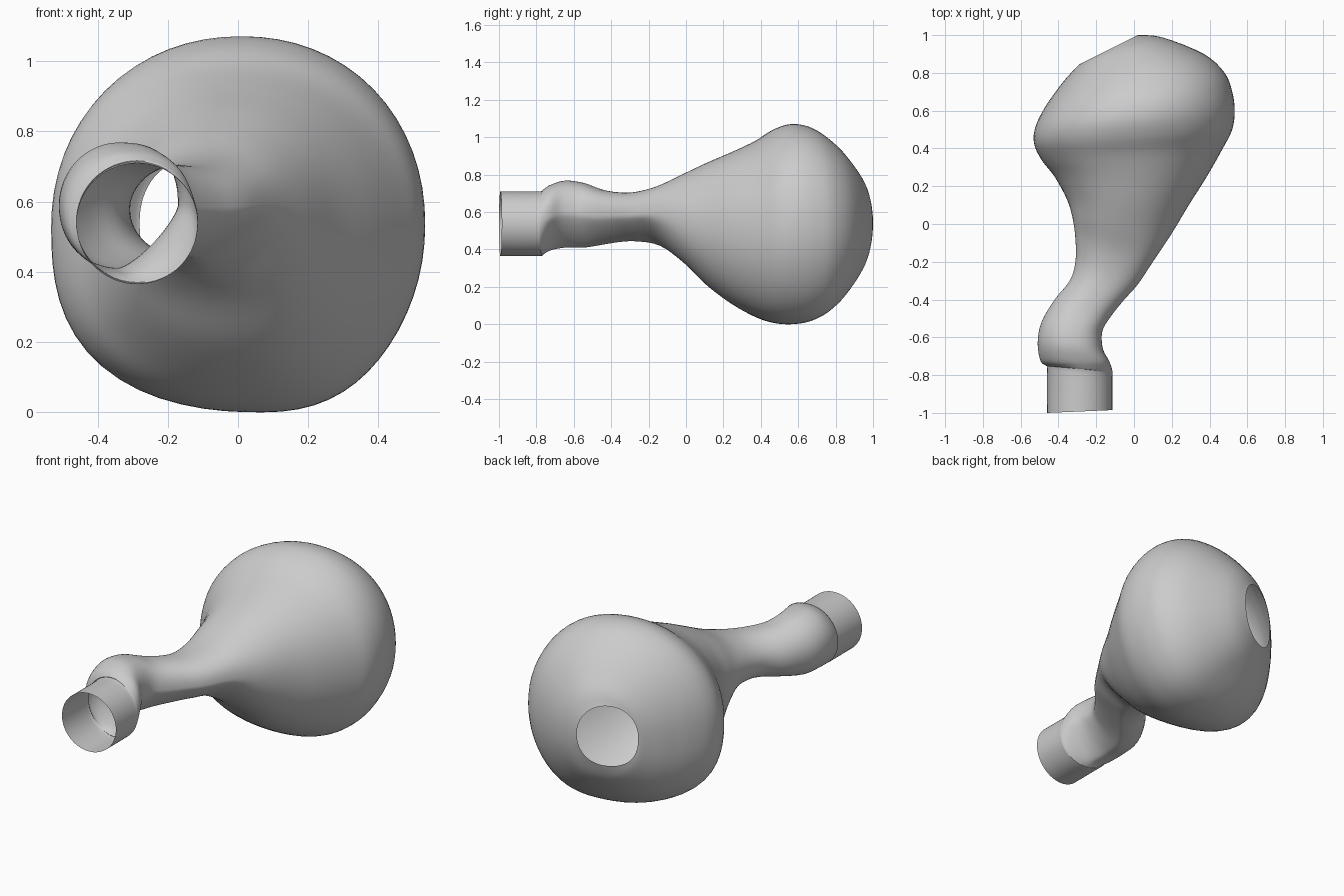
import bpy
import bmesh
import math
from mathutils import Vector

SIDES = 64      # points around each ring
STEPS = 4       # interpolated rings between two stations

default_cube = bpy.data.objects.get("Cube")
if default_cube:
    bpy.data.objects.remove(default_cube, do_unlink=True)


def make_material(name, colour):
    material = bpy.data.materials.new(name)
    material.use_nodes = True
    material.diffuse_color = colour
    shader = next(n for n in material.node_tree.nodes if n.type == "BSDF_PRINCIPLED")
    shader.inputs["Base Color"].default_value = colour
    return material


# Stations along the vessel: right side x, y / left side x, y / lowest z, highest z
COLLAR = [
    (-.46, -1, -.115, -.985, .365, .71),
    (-.46, -.77, -.115, -.81, .365, .71),
    (-.463, -.752, -.115, -.775, .373, .72),
]
ELBOW_AND_NECK = [
    (-.495, -.725, -.132, -.725, .395, .745),
    (-.51, -.63, -.165, -.66, .41, .768),
    (-.49, -.52, -.168, -.57, .41, .755),
    (-.42, -.4, -.13, -.5, .425, .72),
    (-.34, -.3, -.06, -.41, .44, .705),
    (-.31, -.2, .02, -.32, .443, .708),
    (-.31, -.08, .1, -.2, .42, .74),
]
BULB = [
    (-.325, .03, .2, -.05, .33, .805),
    (-.355, .13, .29, .1, .205, .865),
    (-.42, .25, .385, .25, .105, .923),
    (-.49, .34, .47, .4, .04, .98),
    (-.53, .43, .52, .5, .008, 1.04),
    (-.52, .52, .533, .6, 0, 1.07),
    (-.47, .62, .52, .7, .015, 1.055),
    (-.415, .7, .48, .8, .06, 1),
    (-.365, .765, .37, .9, .14, .92),
    (-.3, .835, .15, .988, .27, .8),
    (-.28, .85, .02, 1, .365, .72),
]

# Corner fullness: upper left, upper right, lower right, lower left (two is an ellipse)
SECTIONS = [
    (COLLAR, (2, 2, 2, 2)),
    (ELBOW_AND_NECK, (2.5, 2, 2.1, 1.3)),
    (BULB, (2.1, 2.1, 2.5, 2.1)),
]
STATIONS = [station + fullness for part, fullness in SECTIONS for station in part]


def smooth_between(a, b, c, d, t):
    """Catmull-Rom blend from b to c."""
    return 0.5 * (2 * b + (c - a) * t + (2 * a - 5 * b + 4 * c - d) * t ** 2
                  + (3 * b - a - 3 * c + d) * t ** 3)


def interpolated_stations(stations):
    last = len(stations) - 1
    for i in range(last):
        around = [stations[min(max(k, 0), last)] for k in range(i - 1, i + 3)]
        for step in range(STEPS):
            yield [smooth_between(*values, step / STEPS) for values in zip(*around)]
    yield stations[last]


def add_ring(bm, station):
    """Upright rounded ring spanning the two side points."""
    right_x, right_y, left_x, left_y, low, high, *fullness = station
    right = Vector((right_x, right_y, 0))
    left = Vector((left_x, left_y, 0))
    middle = (left + right) / 2
    half_width = (left - right) / 2
    half_height = (high - low) / 2
    # The lowest point of the bulb leans towards the left
    lean = 0.2 * max(0, half_height - 0.2)
    ring = []
    for k in range(SIDES):
        angle = 2 * math.pi * k / SIDES
        across, up = math.cos(angle), math.sin(angle)
        power = fullness[4 * k // SIDES]
        reach = (abs(across) ** power + abs(up) ** power) ** (-1 / power)
        point = middle + half_width * across * reach
        point.x += lean * max(0, -up) ** 4
        point.z = (low + high) / 2 + half_height * up * reach
        ring.append(bm.verts.new(point))
    return ring


def loft(name, stations, material):
    bm = bmesh.new()
    rings = [add_ring(bm, s) for s in interpolated_stations(stations)]
    for near, far in zip(rings, rings[1:]):
        for k in range(SIDES):
            n = (k + 1) % SIDES
            bm.faces.new((near[k], near[n], far[n], far[k]))
    # Outward normals on the open, thin wall
    bm.normal_update()
    centre = Vector((0, 0.5, 0.53))
    facing = sum(f.normal.dot(f.calc_center_median() - centre)
                 for f in bm.faces if f.calc_center_median().y > 0.3)
    if facing < 0:
        bmesh.ops.reverse_faces(bm, faces=bm.faces[:])
    mesh = bpy.data.meshes.new(name)
    bm.to_mesh(mesh)
    bm.free()
    mesh.materials.append(material)
    obj = bpy.data.objects.new(name, mesh)
    bpy.context.collection.objects.link(obj)
    return obj


grey = make_material("plain_grey", (0.6, 0.6, 0.6, 1))
vessel = loft("bulbous_vessel_wall", STATIONS, grey)

# Smooth wall with a crease where the collar meets the elbow
bpy.ops.object.select_all(action="DESELECT")
vessel.select_set(True)
bpy.context.view_layer.objects.active = vessel
bpy.ops.object.shade_smooth_by_angle(angle=math.radians(40))
